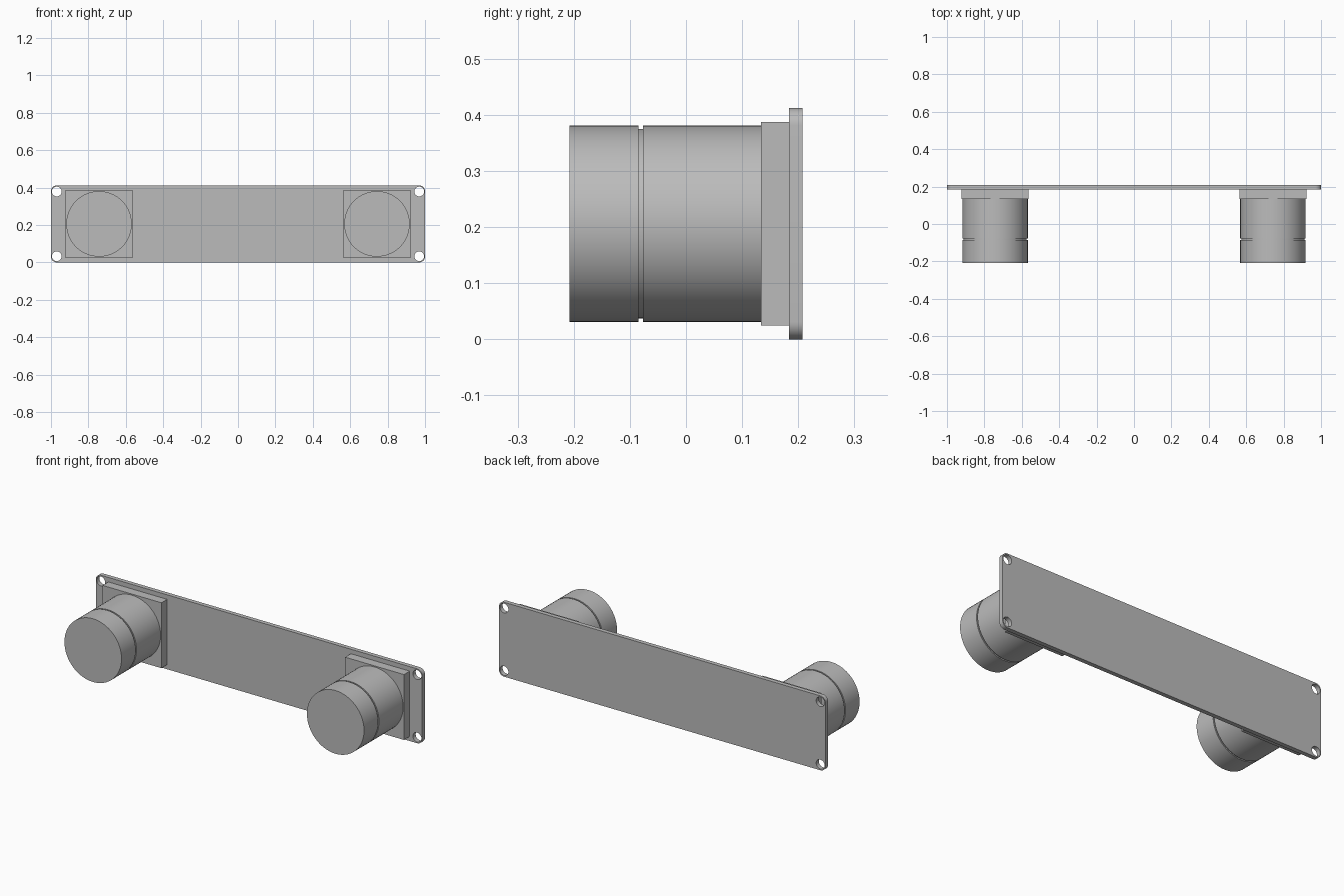
import bpy, bmesh, math
from mathutils import Matrix, Vector

cube = bpy.data.objects.get("Cube")
if cube:
    bpy.data.objects.remove(cube, do_unlink=True)

grey = bpy.data.materials.new("plain grey")
grey.use_nodes = True
colour = (0.5, 0.5, 0.5, 1)
grey.diffuse_color = colour
grey.node_tree.nodes["Principled BSDF"].inputs["Base Color"].default_value = colour

MID_Z = 0.206
FRONT_TURN = Matrix.Rotation(math.radians(90), 4, "X")   # local z points to the front


def make_object(name, bm):
    bmesh.ops.recalc_face_normals(bm, faces=bm.faces)
    mesh = bpy.data.meshes.new(name)
    bm.to_mesh(mesh)
    bm.free()
    mesh.materials.append(grey)
    obj = bpy.data.objects.new(name, mesh)
    bpy.context.collection.objects.link(obj)
    return obj


def add_box(bm, size, centre):
    matrix = Matrix.Translation(centre) @ Matrix.Diagonal((*size, 1))
    return bmesh.ops.create_cube(bm, size=1, matrix=matrix)["verts"]


def smooth(obj):
    bpy.ops.object.select_all(action="DESELECT")
    obj.select_set(True)
    bpy.context.view_layer.objects.active = obj
    bpy.ops.object.shade_smooth_by_angle(angle=math.radians(30))


# Back plate with rounded corners
bm = bmesh.new()
add_box(bm, (2, 0.024, 2 * MID_Z), (0, 0.196, MID_Z))
corners = [e for e in bm.edges if abs(e.verts[0].co.y - e.verts[1].co.y) > 0.01]
bmesh.ops.bevel(bm, geom=corners, offset=0.031, segments=10, profile=0.5, affect="EDGES")
plate = make_object("back_plate", bm)

# Four screw holes
bm = bmesh.new()
for x in (-0.969, 0.969):
    for z in (-0.173, 0.173):
        place = Matrix.Translation((x, 0.196, MID_Z + z)) @ FRONT_TURN
        bmesh.ops.create_cone(bm, cap_ends=True, segments=32, radius1=0.026,
                              radius2=0.026, depth=0.1, matrix=place)
cutter = make_object("hole_cutter", bm)
cutter.hide_render = True
cut = plate.modifiers.new("screw_holes", "BOOLEAN")
cut.operation = "DIFFERENCE"
cut.solver = "EXACT"
cut.object = cutter
bpy.context.view_layer.objects.active = plate
bpy.ops.object.modifier_apply(modifier=cut.name)
bpy.data.objects.remove(cutter, do_unlink=True)
smooth(plate)

# Turned knob profile: (radius, y) from front cap to block, with a groove
R, GROOVE_R = 0.175, 0.169
profile = [(0, -0.208), (R, -0.208), (R, -0.085), (GROOVE_R, -0.085),
           (GROOVE_R, -0.077), (R, -0.077), (R, 0.134), (0, 0.134)]

for side, x in (("right", -0.743), ("left", 0.743)):
    # Square mounting block
    bm = bmesh.new()
    add_box(bm, (0.36, 0.051, 0.362), (x, 0.1595, MID_Z))
    make_object(side + "_mounting_block", bm)

    # Grooved round knob
    bm = bmesh.new()
    centre = Vector((x, 0, MID_Z))
    verts = [bm.verts.new(centre + Vector((r, y, 0))) for r, y in profile]
    edges = [bm.edges.new(pair) for pair in zip(verts, verts[1:])]
    bmesh.ops.spin(bm, geom=verts + edges, cent=centre, axis=(0, 1, 0),
                   angle=math.tau, steps=64, use_duplicate=False)
    bmesh.ops.remove_doubles(bm, verts=bm.verts, dist=0.0001)
    smooth(make_object(side + "_knob", bm))
